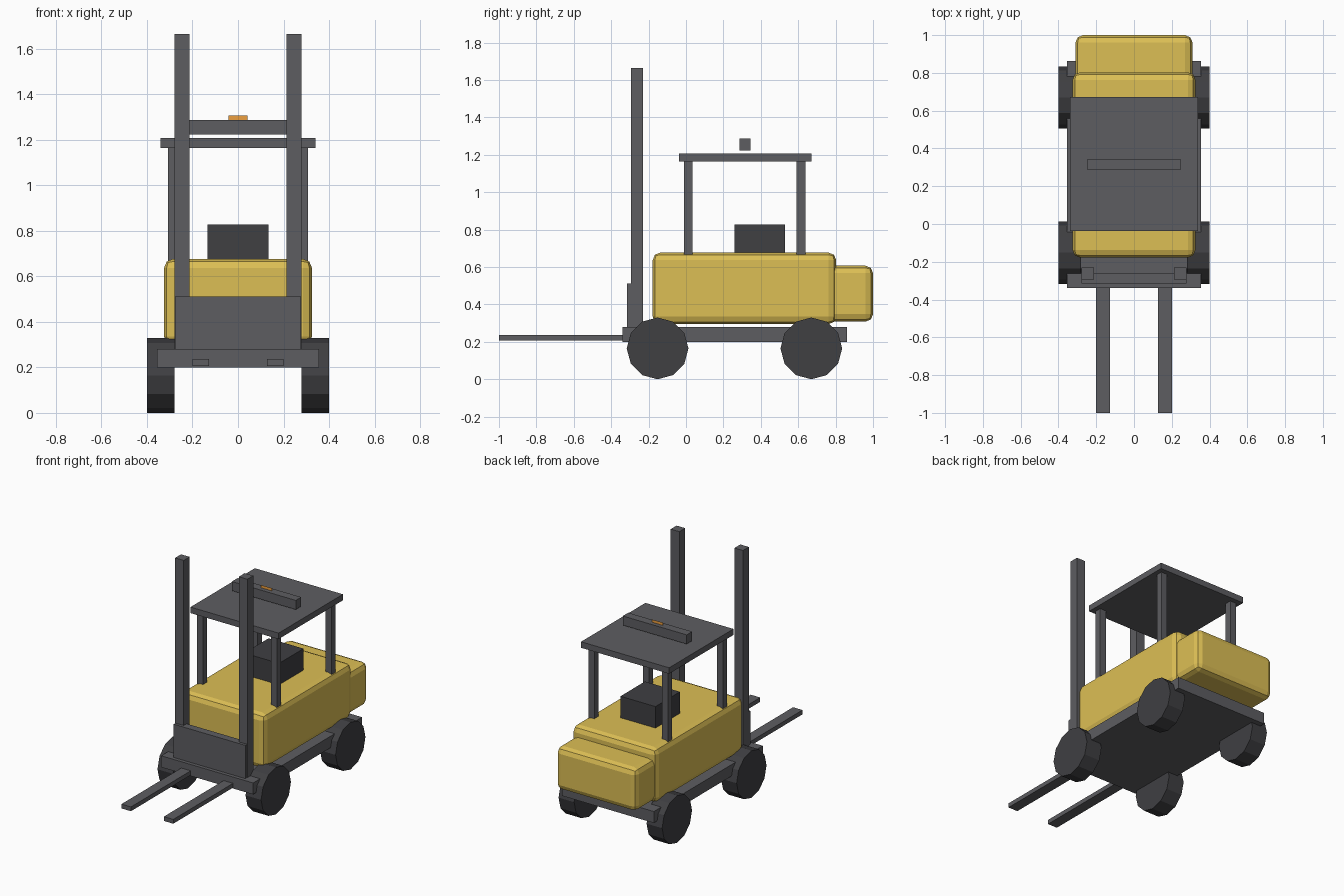
import bpy
import math

if "Cube" in bpy.data.objects:
    bpy.data.objects.remove(bpy.data.objects["Cube"])


def material(name, rgb):
    m = bpy.data.materials.new(name)
    m.diffuse_color = (*rgb, 1)
    m.use_nodes = True
    m.node_tree.nodes["Principled BSDF"].inputs["Base Color"].default_value = m.diffuse_color
    return m


YELLOW = material("yellow_paint", (0.72, 0.52, 0.09))
FRAME = material("frame_grey", (0.11, 0.11, 0.12))
DARK = material("dark_rubber", (0.05, 0.05, 0.055))
ORANGE = material("amber", (0.85, 0.35, 0.05))


def box(name, x, y, z, mat, bevel=0):
    """Box from (min, max) ranges, with an optional rounded edge."""
    bpy.ops.mesh.primitive_cube_add(size=1, location=[sum(r) / 2 for r in (x, y, z)])
    ob = bpy.context.object
    ob.name = name
    ob.scale = [r[1] - r[0] for r in (x, y, z)]
    bpy.ops.object.transform_apply(location=False, rotation=False, scale=True)
    ob.data.materials.append(mat)
    if bevel:
        mod = ob.modifiers.new("rounding", 'BEVEL')
        mod.width = bevel
        mod.segments = 2
    return ob


# Chassis, body and counterweight
box("chassis", (-0.355, 0.355), (-0.34, 0.862), (0.2, 0.28), FRAME)
box("body", (-0.325, 0.325), (-0.178, 0.803), (0.295, 0.677), YELLOW, 0.04)
box("counterweight", (-0.31, 0.31), (0.70, 1.0), (0.308, 0.607), YELLOW, 0.04)

# Seat and overhead guard roof
box("seat", (-0.135, 0.135), (0.26, 0.53), (0.65, 0.827), DARK)
box("roof", (-0.34, 0.34), (-0.038, 0.672), (1.165, 1.207), FRAME)

# Light bar floating just above the roof, with a flat upright amber lens
box("light_bar", (-0.247, 0.247), (0.285, 0.345), (1.223, 1.287), FRAME)
bpy.ops.mesh.primitive_plane_add(size=1, location=(0, 0.315, 1.285), rotation=(math.pi / 2, 0, 0))
lens = bpy.context.object
lens.name = "beacon_lens"
lens.scale = (0.085, 0.042, 1)
lens.data.materials.append(ORANGE)

# Load carriage
box("carriage", (-0.277, 0.277), (-0.315, -0.262), (0.26, 0.512), FRAME)

# Parts repeated on both sides
for side, s in (("left", -1), ("right", 1)):
    def span(a, b):
        return tuple(sorted((s * a, s * b)))

    box(f"{side}_mast", span(0.213, 0.279), (-0.295, -0.23), (0.24, 1.665), FRAME)
    box(f"{side}_fork", span(0.127, 0.2), (-1.0, -0.3), (0.206, 0.236), FRAME)

    for end, y in (("front", 0.011), ("rear", 0.615)):
        box(f"{end}_{side}_post", span(0.262, 0.308), (y - 0.023, y + 0.023), (0.65, 1.175), FRAME)

    # Twelve-sided wheels with a corner at the bottom
    for end, y in (("front", -0.152), ("rear", 0.67)):
        bpy.ops.mesh.primitive_cylinder_add(vertices=12, radius=0.165, depth=0.12,
                                            location=(s * 0.34, y, 0.165),
                                            rotation=(0, math.pi / 2, 0))
        wheel = bpy.context.object
        wheel.name = f"{end}_{side}_wheel"
        wheel.data.materials.append(DARK)
